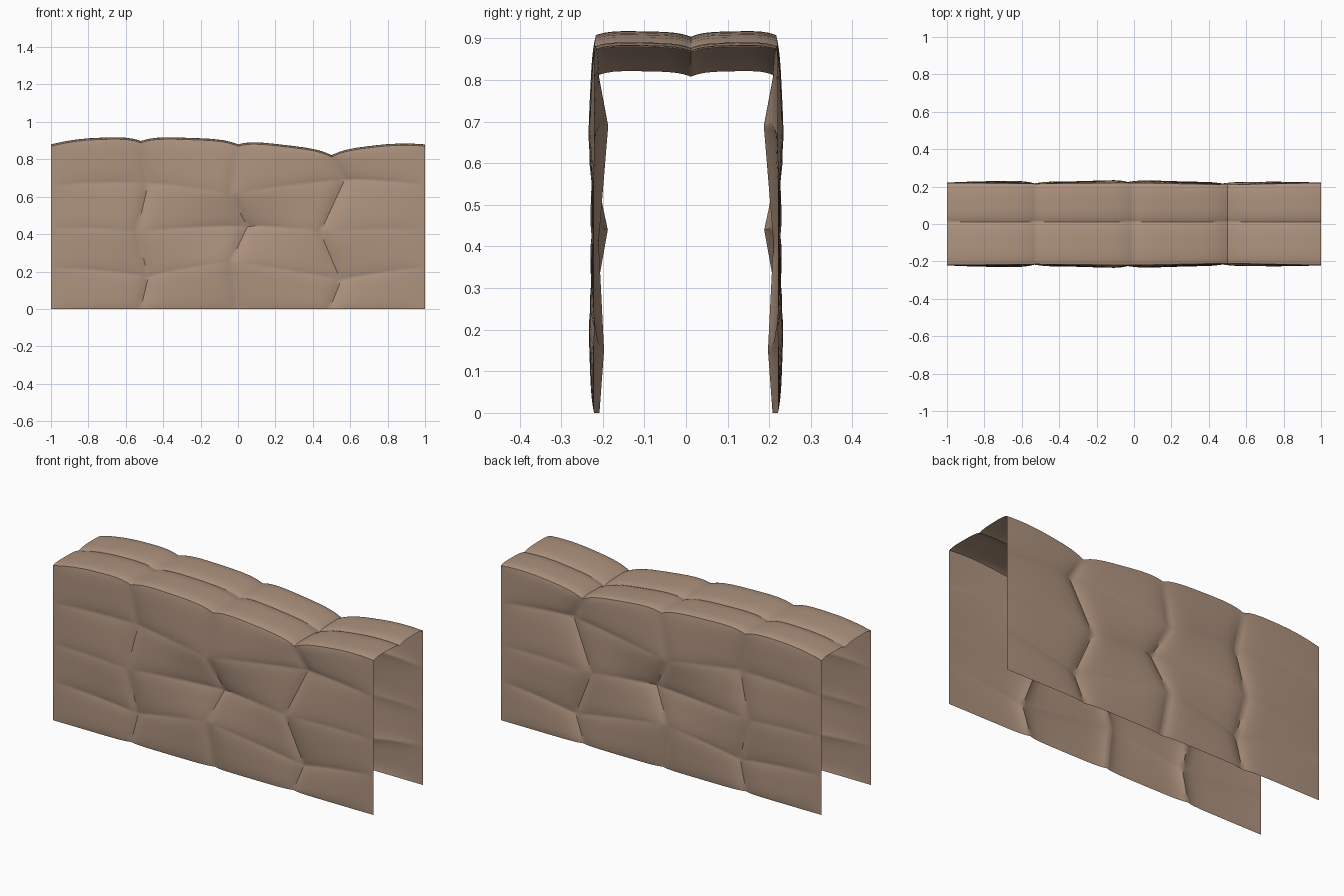
import bpy, bmesh
from mathutils import Vector

if "Cube" in bpy.data.objects:
    bpy.data.objects.remove(bpy.data.objects["Cube"])

# Joint corners of the front face: (x, y, z), one list per vertical joint, bottom to top
joints = [
    [(-1, -.208, 0), (-1, -.208, .22), (-1, -.208, .43), (-1, -.208, .66), (-1, -.22, .87)],
    [(-.52, -.208, 0), (-.48, -.203, .17), (-.54, -.216, .41), (-.48, -.2, .67), (-.52, -.215, .888)],
    [(0, -.208, 0), (-.04, -.222, .25), (.05, -.188, .44), (-.04, -.224, .61), (0, -.22, .87)],
    [(.49, -.208, 0), (.55, -.197, .15), (.44, -.21, .41), (.57, -.187, .69), (.5, -.21, .812)],
    [(1, -.208, 0), (1, -.208, .22), (1, -.208, .42), (1, -.208, .66), (1, -.22, .87)],
]
# Bulge size (outward y, upward z) at each row line: front, top middle, back
front_n = [(-.013, 0), (-.013, .01), (-.013, .01), (-.013, .01), (0, .026)]
bulge = front_n + [(0, .026)] + [(-y, z) for y, z in reversed(front_n)]

# Continue every joint over the top and mirror it down the back
rows = []
for j in joints:
    x, y, z = j[-1]
    rows.append(j + [(x, .012, z - .004)] + [(a, -b, c) for a, b, c in reversed(j)])

STEPS = [0, .04, .09, .16, .27, .4, .5, .6, .73, .84, .91, .96, 1]


def pillow(t, p):
    return 1 - abs(2 * t - 1) ** p


def stone_point(c, r, u, v):
    """Point on the stone in column c, row r."""
    p00, p10, p01, p11 = (Vector(q) for q in (
        rows[c][r], rows[c + 1][r], rows[c][r + 1], rows[c + 1][r + 1]))
    p = p00.lerp(p10, u).lerp(p01.lerp(p11, u), v)
    ny, nz = Vector(bulge[r]).lerp(Vector(bulge[r + 1]), v)
    outer = (c == 0 and u < .5) or (c == 3 and u > .5)
    side = 1 if outer else pillow(u, 6)
    p.y += ny * side
    p.z += nz * pillow(u, 2 if outer else 4)
    # soft cushion between the horizontal joints
    if r in (4, 5):
        p.z += .011 * pillow(v, 4)
    else:
        p.y += (-.006 if r < 4 else .006) * pillow(v, 4) * (pillow(u, 6) if not outer else pillow(u, 2))
    return p


# Stone wall shell, open below and at both ends
bm = bmesh.new()
for c in range(4):
    for r in range(10):
        g = [[bm.verts.new(stone_point(c, r, u, v)) for v in STEPS] for u in STEPS]
        for i in range(len(STEPS) - 1):
            for k in range(len(STEPS) - 1):
                bm.faces.new((g[i][k], g[i + 1][k], g[i + 1][k + 1], g[i][k + 1]))
bmesh.ops.remove_doubles(bm, verts=bm.verts, dist=.0005)

mesh = bpy.data.meshes.new("stone_wall")
bm.to_mesh(mesh)
bm.free()
wall = bpy.data.objects.new("stone_wall", mesh)
bpy.context.collection.objects.link(wall)

# Stone colour
mat = bpy.data.materials.new("tan_stone")
mat.diffuse_color = (.42, .29, .21, 1)
mat.use_nodes = True
mat.node_tree.nodes["Principled BSDF"].inputs["Base Color"].default_value = mat.diffuse_color
mesh.materials.append(mat)

bpy.context.view_layer.objects.active = wall
wall.select_set(True)
bpy.ops.object.shade_smooth_by_angle(angle=.7)
